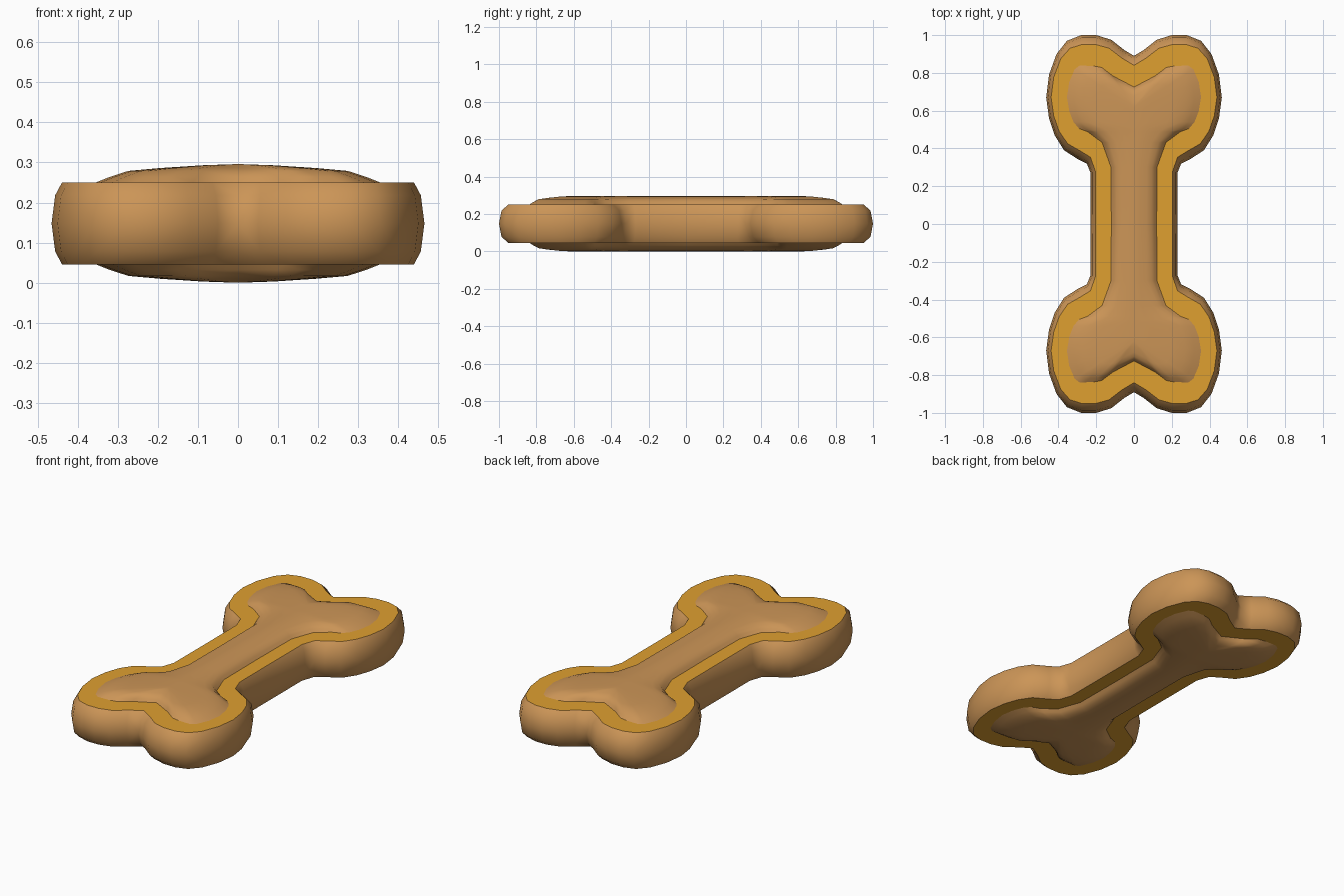
import bpy
import bmesh
from mathutils import Vector

# Remove the default object
cube = bpy.data.objects.get("Cube")
if cube:
    bpy.data.objects.remove(cube, do_unlink=True)


def make_material(name, colour):
    mat = bpy.data.materials.new(name)
    mat.use_nodes = True
    mat.diffuse_color = colour
    mat.node_tree.nodes["Principled BSDF"].inputs["Base Color"].default_value = colour
    return mat


biscuit_brown = make_material("biscuit brown", (0.60, 0.30, 0.095, 1))
golden_rim = make_material("golden rim", (0.74, 0.35, 0.03, 1))

# One quarter of the bone outline, from the end notch round a knob to the shaft middle
OUTLINE = [Vector(p) for p in (
    (0, 0.89), (0.05, 0.92), (0.12, 0.975), (0.2, 1), (0.28, 1), (0.355, 0.97),
    (0.41, 0.9), (0.45, 0.79), (0.465, 0.67), (0.45, 0.56), (0.42, 0.47),
    (0.37, 0.39), (0.3, 0.345), (0.25, 0.32), (0.23, 0.27), (0.23, 0))]


def outline_normals(points):
    """Outward normals, treating both ends as lying on mirror planes."""
    first = Vector((-points[1].x, points[1].y))
    last = Vector((points[-1].x, -points[-2].y))
    padded = [first] + points + [last]
    normals = []
    for before, here, after in zip(padded, padded[1:], padded[2:]):
        tangent = (here - before).normalized() + (after - here).normalized()
        normals.append(Vector((-tangent.y, tangent.x)).normalized())
    return normals


NORMALS = outline_normals(OUTLINE)


def inset_outline(dx, dy):
    return [Vector((max(p.x - n.x * dx, 0), max(p.y - n.y * dy, 0)))
            for p, n in zip(OUTLINE, NORMALS)]


def at_height(points, z):
    return [Vector((p.x, p.y, z)) for p in points]


# Rings of the upper half: waist, shoulder, rim edge and panel edge
BODY_HALF = 0.102
panel_edge = inset_outline(0.11, 0.165)
rings = [
    at_height(OUTLINE, 0),
    at_height(inset_outline(0.009, 0.014), 0.07),
    at_height(inset_outline(0.026, 0.05), BODY_HALF),
    at_height(panel_edge, BODY_HALF),
]
RIM_STRIP = 2

# Domed panel: rings closing in on the long centre line
spine = [Vector((0, min(p.y, 0.62))) for p in panel_edge]
for t, rise in ((0.1, 0.014), (0.23, 0.029), (0.45, 0.036), (0.75, 0.043), (1, 0.046)):
    ring = [p.lerp(s, t) for p, s in zip(panel_edge, spine)]
    rings.append(at_height(ring, BODY_HALF + rise))

# Skin the rings
bm = bmesh.new()
rows = [[bm.verts.new(p) for p in ring] for ring in rings]
for k, (low, high) in enumerate(zip(rows, rows[1:])):
    for i in range(len(low) - 1):
        face = bm.faces.new((low[i], high[i], high[i + 1], low[i + 1]))
        face.material_index = 1 if k == RIM_STRIP else 0
        face.smooth = True
bmesh.ops.remove_doubles(bm, verts=bm.verts, dist=0.0005)

# Crisp edges where the rim meets the side and the panel
for edge in bm.edges:
    if len({f.material_index for f in edge.link_faces}) > 1:
        edge.smooth = False

mesh = bpy.data.meshes.new("bone_biscuit")
bm.to_mesh(mesh)
bm.free()
mesh.materials.append(biscuit_brown)
mesh.materials.append(golden_rim)

# Mirror the piece into the whole bone
bone = bpy.data.objects.new("bone_biscuit", mesh)
bone.location.z = BODY_HALF + 0.046
bpy.context.collection.objects.link(bone)
mirror = bone.modifiers.new("Mirror", 'MIRROR')
mirror.use_axis = (True, True, True)
mirror.merge_threshold = 0.0005
